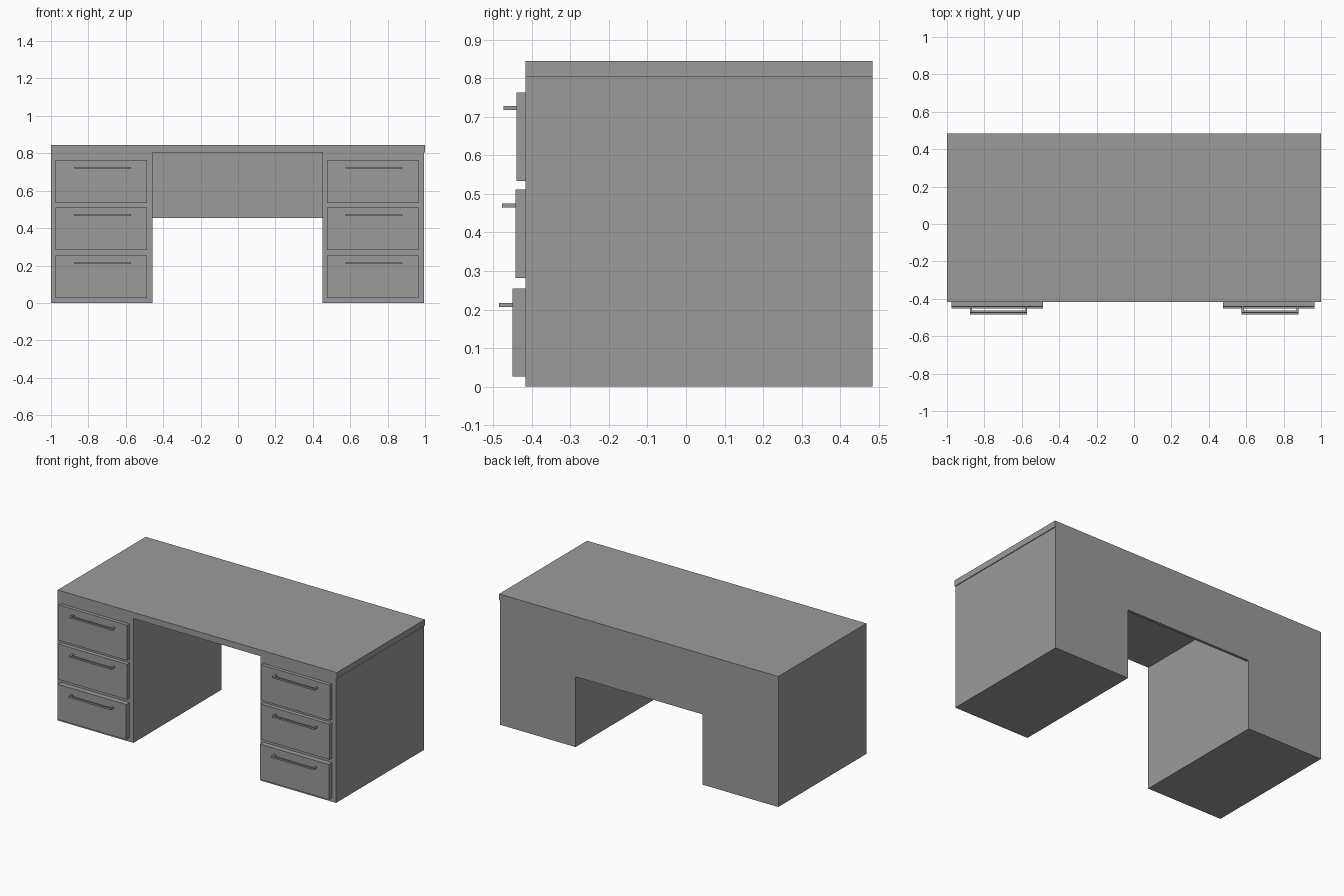
import bpy
import bmesh
from mathutils import Vector

cube = bpy.data.objects.get("Cube")
if cube:
    bpy.data.objects.remove(cube, do_unlink=True)

# Single plain grey finish
grey = bpy.data.materials.new("desk_grey")
grey.use_nodes = True
COLOUR = (0.33, 0.33, 0.33, 1.0)
grey.diffuse_color = COLOUR
grey.node_tree.nodes["Principled BSDF"].inputs["Base Color"].default_value = COLOUR


def boxes(name, *bounds):
    """One object made of boxes, each given as (x0, x1, y0, y1, z0, z1)."""
    bm = bmesh.new()
    for x0, x1, y0, y1, z0, z1 in bounds:
        verts = bmesh.ops.create_cube(bm, size=1)["verts"]
        bmesh.ops.scale(bm, vec=(x1 - x0, y1 - y0, z1 - z0), verts=verts)
        centre = Vector((x0 + x1, y0 + y1, z0 + z1)) / 2
        bmesh.ops.translate(bm, vec=centre, verts=verts)
    mesh = bpy.data.meshes.new(name)
    bm.to_mesh(mesh)
    bm.free()
    mesh.materials.append(grey)
    obj = bpy.data.objects.new(name, mesh)
    bpy.context.collection.objects.link(obj)
    return obj


FRONT, BACK = -0.417, 0.484
TOP_UNDERSIDE = 0.805

# Desktop and the modesty panel at the back
boxes("desktop", (-1, 1, FRONT, BACK, TOP_UNDERSIDE, 0.845))
boxes("back_panel", (-0.457, 0.452, BACK - 0.018, BACK, 0.455, TOP_UNDERSIDE))

# Drawers: (label, bottom, top, face y, handle bottom, handle top)
DRAWERS = [
    ("top", 0.534, 0.763, -0.440, 0.718, 0.728),
    ("middle", 0.282, 0.511, -0.443, 0.465, 0.475),
    ("bottom", 0.026, 0.254, -0.451, 0.207, 0.217),
]
REACH, BAR = 0.034, 0.011   # handle projection and bar thickness

# Two identical pedestals, the second shifted along x
for side, dx in (("right", 0.0), ("left", 1.452)):
    boxes(f"{side}_pedestal", (-1 + dx, -0.457 + dx, FRONT, BACK, 0, TOP_UNDERSIDE))
    for label, z0, z1, face, h0, h1 in DRAWERS:
        boxes(f"{side}_{label}_drawer",
              (-0.977 + dx, -0.486 + dx, face, FRONT, z0, z1))
        # Handle: a straight bar on two short legs
        a, b = -0.876 + dx, -0.572 + dx
        tip = face - REACH
        boxes(f"{side}_{label}_handle",
              (a, b, tip, tip + BAR, h0, h1),
              (a, a + BAR, tip + BAR, face, h0, h1),
              (b - BAR, b, tip + BAR, face, h0, h1))
